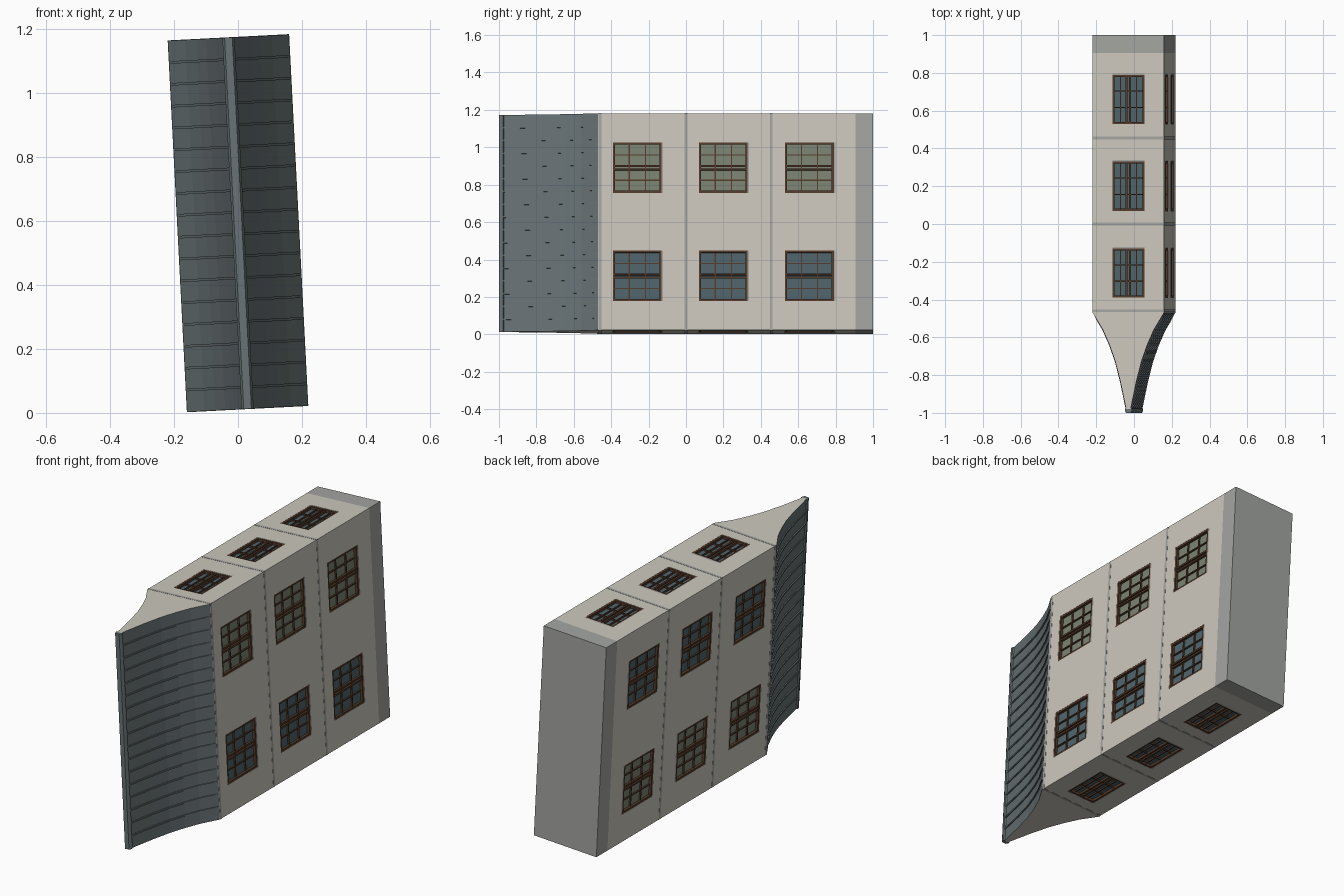
import bpy, bmesh
from mathutils import Matrix, Vector

if "Cube" in bpy.data.objects:
    bpy.data.objects.remove(bpy.data.objects["Cube"])

W, L = 0.189, 0.5805            # half width, half length
TILT = Matrix.Translation((0, 0, 0.5925)) @ Matrix.Rotation(-0.0516, 4, 'Y')
ROOF = [(0.189, -0.47), (0.165, -0.51), (0.135, -0.56), (0.10, -0.64),
        (0.07, -0.725), (0.042, -0.835), (0.012, -0.98)]


def material(name, rgb):
    m = bpy.data.materials.new(name)
    m.diffuse_color = (*rgb, 1)
    m.use_nodes = True
    m.node_tree.nodes["Principled BSDF"].inputs["Base Color"].default_value = m.diffuse_color
    return m


cream = material("cream_plaster", (0.61, 0.58, 0.51))
slate = material("slate", (0.14, 0.17, 0.18))
stone = material("stone", (0.37, 0.38, 0.36))
wood = material("brown_wood", (0.09, 0.045, 0.025))
blue = material("blue_glass", (0.08, 0.13, 0.15))
green = material("green_glass", (0.2, 0.23, 0.17))


def make(name, bm, *mats):
    bmesh.ops.recalc_face_normals(bm, faces=bm.faces)
    me = bpy.data.meshes.new(name)
    bm.to_mesh(me)
    bm.free()
    for m in mats:
        me.materials.append(m)
    ob = bpy.data.objects.new(name, me)
    bpy.context.collection.objects.link(ob)
    ob.matrix_world = TILT
    return ob


def box(bm, center, size):
    m = Matrix.Translation(center) @ Matrix.Diagonal((*size, 1))
    bmesh.ops.create_cube(bm, size=1, matrix=m)


def prism(bm, pts, z0, z1):
    f = bm.faces.new([bm.verts.new((x, y, z0)) for x, y in pts])
    ret = bmesh.ops.extrude_face_region(bm, geom=[f], use_keep_orig=True)
    top = [v for v in ret["geom"] if isinstance(v, bmesh.types.BMVert)]
    bmesh.ops.translate(bm, verts=top, vec=(0, 0, z1 - z0))


def face_box(bm, axis, s, a, b, c, sa, sb, sc):
    # a runs along the facade, b along y, c outward from the wall plane
    if axis == 'x':
        box(bm, (s * (W + c), b, a), (sc, sb, sa))
    else:
        box(bm, (a, b, s * (L + c)), (sa, sb, sc))


# window layout: axis, side, position along facade, y, width, is green
windows = []
for y in (-0.26, 0.2, 0.66):
    for s in (1, -1):
        windows += [('x', s, a, y, 0.27, a * s > 0) for a in (-0.29, 0.29)]
        windows.append(('z', s, 0, y, 0.17, False))
H, D = 0.26, 0.022

# walls with recessed window openings
bm = bmesh.new()
box(bm, (0, (0.905 - 0.47) / 2, 0), (2 * W, 1.375, 2 * L))
walls = make("walls", bm, cream)
bm = bmesh.new()
for ax, s, a, y, w, g in windows:
    face_box(bm, ax, s, a, y + 0.004, 0, w, H + 0.008, 2 * D)
cutter = make("window_cutter", bm)
cutter.hide_render = True
mod = walls.modifiers.new("openings", 'BOOLEAN')
mod.operation, mod.solver, mod.object = 'DIFFERENCE', 'EXACT', cutter
bpy.context.view_layer.update()
dg = bpy.context.evaluated_depsgraph_get()
cut = bpy.data.meshes.new_from_object(walls.evaluated_get(dg))
walls.modifiers.clear()
walls.data = cut
bpy.data.objects.remove(cutter)

# frames, bars, sills and glass
frame, bars, sills = bmesh.new(), bmesh.new(), bmesh.new()
glass = {False: bmesh.new(), True: bmesh.new()}
for ax, s, a, y, w, g in windows:
    t = 0.011
    for k in (-1, 1):
        face_box(frame, ax, s, a + k * (w - t) / 2, y, -0.008, t, H, 0.014)
        face_box(frame, ax, s, a, y + k * (H - t) / 2, -0.008, w, t, 0.014)
        face_box(frame, ax, s, a + k * 0.009, y, -0.010, 0.010, H, 0.012)
        face_box(bars, ax, s, a + k * w * 0.25, y, -0.013, 0.006, H - t, 0.008)
        face_box(bars, ax, s, a, y + k * H / 6, -0.013, w - t, 0.006, 0.008)
    face_box(sills, ax, s, a, y + H / 2 + 0.004, -0.009, w, 0.008, 0.018)
    face_box(glass[g], ax, s, a, y, -0.019, w, H, 0.004)
make("window_frames", frame, wood)
make("glazing_bars", bars, wood)
make("window_sills", sills, stone)
make("blue_panes", glass[False], blue)
make("green_panes", glass[True], green)

# plinth at the foot of the house
bm = bmesh.new()
box(bm, (0, 0.9525, 0), (2 * W, 0.095, 2 * L))
make("plinth", bm, stone)

# string courses
bm = bmesh.new()
for y in (-0.46, 0.0, 0.455):
    for k in (-1, 1):
        box(bm, (k * W, y, 0), (0.002, 0.014, 2 * L))
        box(bm, (0, y, k * L), (2 * W, 0.014, 0.002))
make("string_courses", bm, stone)

# curved roof with plaster gables
bm = bmesh.new()
prism(bm, ROOF + [(-x, y) for x, y in reversed(ROOF)], -L, L)
roof = make("roof", bm, slate, cream)
for p in roof.data.polygons:
    p.material_index = int(abs(p.normal.z) > 0.9)

# raised roof seams
bm = bmesh.new()
outer = [(x if i == 0 else x + 0.005, y - 0.003) for i, (x, y) in enumerate(ROOF)]
for i in range(1, 17):
    z = -L + i * 2 * L / 17
    for k in (-1, 1):
        loop = outer + ROOF[::-1]
        prism(bm, [(k * x, y) for x, y in loop], z - 0.004, z + 0.004)
make("roof_seams", bm, slate)

# ridge cap
bm = bmesh.new()
half = [(0.012, -0.972), (0.019, -0.978), (0.019, -0.988), (0.012, -1.0)]
prism(bm, half + [(-x, y) for x, y in reversed(half)], -L, L)
make("ridge_cap", bm, slate)
